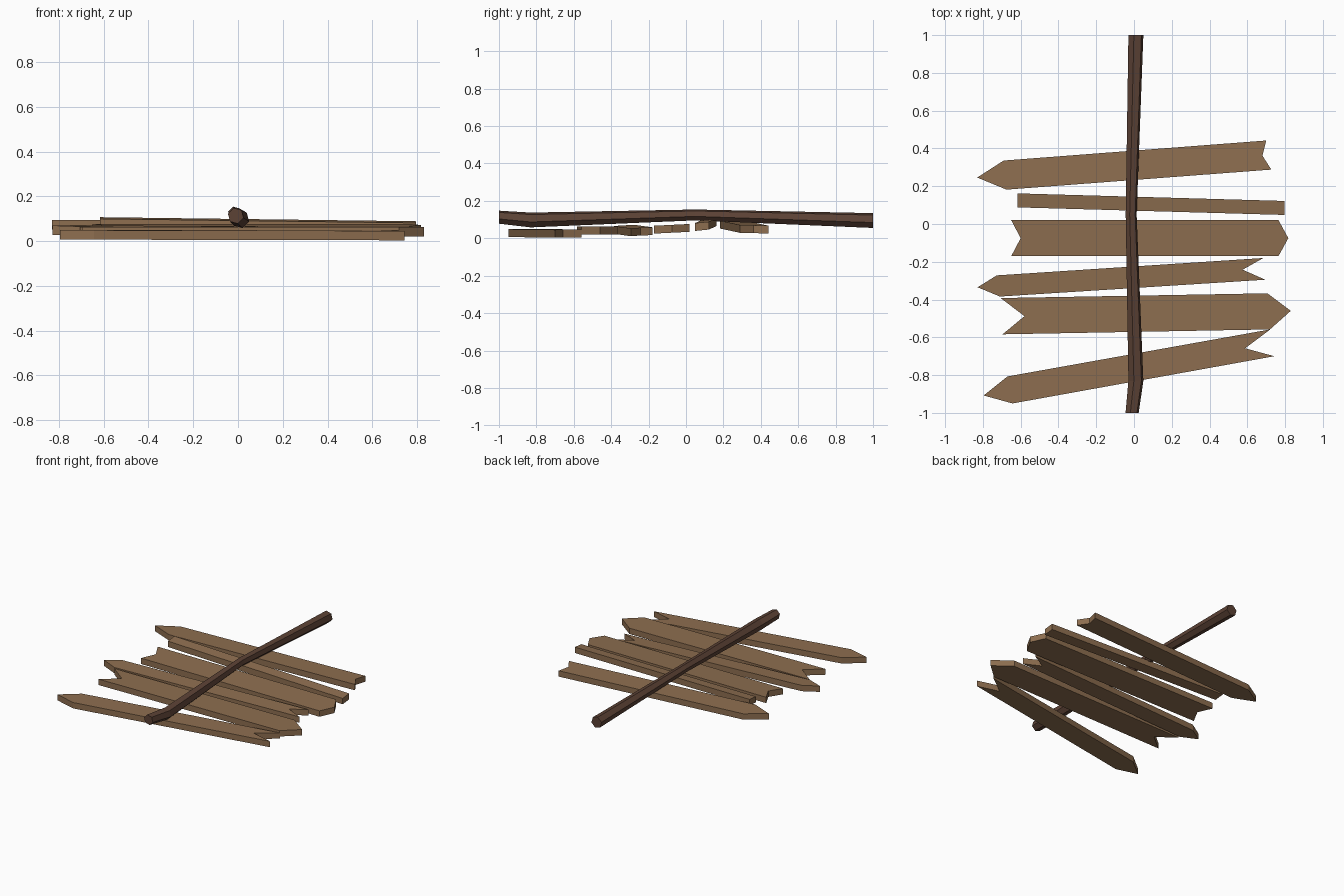
import bpy, bmesh, math
from mathutils import Vector

if "Cube" in bpy.data.objects:
    bpy.data.objects.remove(bpy.data.objects["Cube"])


def material(name, col):
    m = bpy.data.materials.new(name)
    m.diffuse_color = (*col, 1)
    m.use_nodes = True
    m.node_tree.nodes["Principled BSDF"].inputs["Base Color"].default_value = m.diffuse_color
    return m


plank_wood = material("plank_brown", (0.27, 0.157, 0.08))
post_wood = material("post_dark_brown", (0.108, 0.055, 0.036))


def finish(name, bm, mat):
    bmesh.ops.recalc_face_normals(bm, faces=bm.faces)
    me = bpy.data.meshes.new(name)
    bm.to_mesh(me)
    bm.free()
    me.materials.append(mat)
    ob = bpy.data.objects.new(name, me)
    bpy.context.collection.objects.link(ob)


def board(name, outline, z, slope_x, slope_y, thick=0.042):
    """Flat sign cut from an outline, lying on a slightly tilted plane."""
    bm = bmesh.new()
    cy = sum(p[1] for p in outline) / len(outline)
    vs = [bm.verts.new((x, y, z + slope_x * x + slope_y * (y - cy)))
          for x, y in outline]
    f = bm.faces.new(vs)
    ext = bmesh.ops.extrude_face_region(bm, geom=[f])
    up = [v for v in ext["geom"] if isinstance(v, bmesh.types.BMVert)]
    bmesh.ops.translate(bm, verts=up, vec=(0, 0, thick))
    finish(name, bm, plank_wood)


# Sign boards, from top of the post to its foot
board("sign_board_1", [(-.83, .246), (-.69, .336), (.70, .442), (.68, .362),
                       (.727, .288), (-.675, .182)], .039, -.014, -.03)
board("sign_board_2", [(-.617, .162), (.796, .122), (.796, .048),
                       (-.617, .088)], .053, -.01, .1)
board("sign_board_3", [(-.65, .02), (.765, .02), (.817, -.075), (.765, -.17),
                       (-.65, -.17), (-.6, -.075)], .03, 0, .05)
board("sign_board_4", [(-.828, -.335), (-.727, -.272), (.685, -.18),
                       (.575, -.242), (.695, -.295), (-.71, -.384)],
      .02, -.012, .05)
board("sign_board_5", [(-.706, -.392), (.706, -.367), (.83, -.46),
                       (.72, -.558), (-.696, -.584), (-.58, -.488)],
      .02, 0, 0)
board("sign_board_6", [(-.796, -.908), (-.67, -.807), (.722, -.558),
                       (.588, -.658), (.743, -.70), (-.643, -.95)],
      .006, -.004, .01)

# Crooked six-sided post: (x, y, z, radius) per ring
rings = [(-.01, -1, .113, .036), (.01, -.83, .098, .041),
         (-.015, .05, .125, .03), (.01, 1, .095, .041)]
bm = bmesh.new()
loops = []
for x, y, z, r in rings:
    loops.append([bm.verts.new((x + r * math.cos(a), y, z + r * math.sin(a)))
                  for a in (math.radians(45 + 60 * i) for i in range(6))])
for a, b in zip(loops, loops[1:]):
    for i in range(6):
        j = (i + 1) % 6
        bm.faces.new((a[i], a[j], b[j], b[i]))
bm.faces.new(loops[0])
bm.faces.new(loops[-1])
finish("signpost_pole", bm, post_wood)
